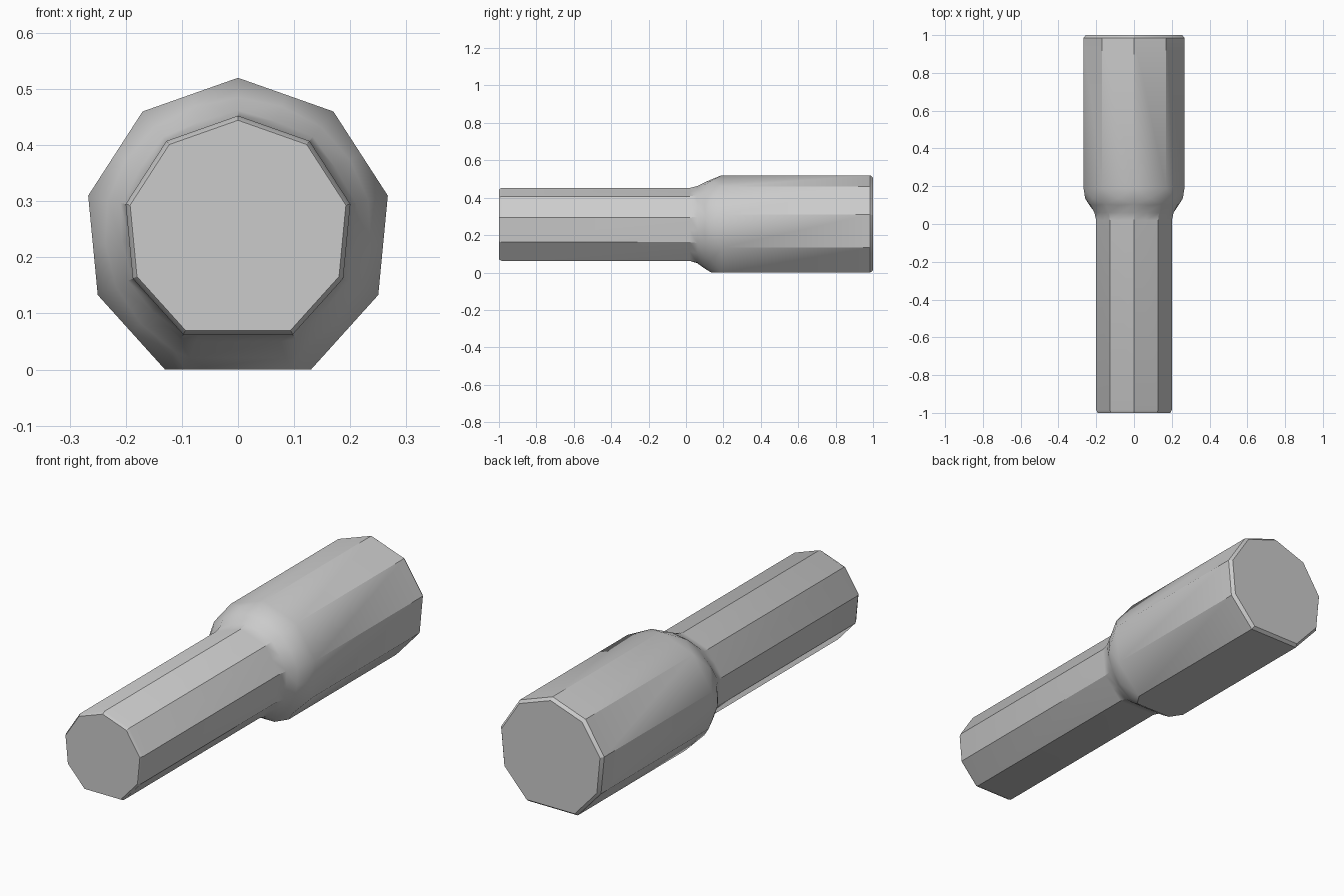
import bpy
import bmesh
import math

cube = bpy.data.objects.get("Cube")
if cube:
    bpy.data.objects.remove(cube, do_unlink=True)

CENTRE = 0.25

# Nine-sided section with a flat base: one half, top to bottom, then mirrored
half = [(0, 0.52), (0.17, 0.46), (0.267, 0.31), (0.25, 0.133), (0.13, 0)]
corners = half + [(-x, z) for x, z in reversed(half[1:])]

# Add points along each side (two on the wide base); flag marks the corners
section = []
for i, (x, z) in enumerate(corners):
    nx, nz = corners[(i + 1) % len(corners)]
    section.append((x, z, True))
    for t in ([0.14, 0.86] if i == 4 else [0.5]):
        section.append((x + (nx - x) * t, z + (nz - z) * t, False))

# Rings along the rod: (corner y, corner scale, side y, side scale)
rings = [
    (-1, 0.72, -1, 0.72),
    (-0.985, 0.75, -0.985, 0.75),
    (0.02, 0.75, 0.02, 0.75),
    (0.06, 0.785, 0.06, 0.80),
    (0.105, 0.87, 0.10, 0.915),
    (0.19, 1, 0.135, 1),
    (0.985, 1, 0.985, 1),
    (1, 0.955, 1, 0.955),
]
SHOULDER = 4

bm = bmesh.new()
loops = []
for cy, cs, sy, ss in rings:
    loop = []
    for x, z, corner in section:
        y, s = (cy, cs) if corner else (sy, ss)
        loop.append(bm.verts.new((x * s, y, CENTRE + (z - CENTRE) * s)))
    loops.append(loop)

# Grip, flared collar and head walls; the shoulder is cut into diamond facets
count = len(section)
for k in range(len(loops) - 1):
    low, high = loops[k], loops[k + 1]
    for i in range(count):
        j = (i + 1) % count
        a, b, c, d = low[i], low[j], high[j], high[i]
        if k == SHOULDER and section[i][2]:
            bm.faces.new((a, b, c))
            bm.faces.new((a, c, d))
        elif k == SHOULDER and section[j][2]:
            bm.faces.new((a, b, d))
            bm.faces.new((b, c, d))
        else:
            bm.faces.new((a, b, c, d))

# End caps
bm.faces.new(loops[0])
bm.faces.new(loops[-1])

# Merge the flat panels into single faces
bmesh.ops.recalc_face_normals(bm, faces=bm.faces)
bmesh.ops.dissolve_limit(bm, angle_limit=math.radians(0.5),
                         verts=bm.verts, edges=bm.edges)

mesh = bpy.data.meshes.new("stepped_handle")
bm.to_mesh(mesh)
bm.free()
handle = bpy.data.objects.new("stepped_handle", mesh)
bpy.context.collection.objects.link(handle)

# Plain grey
grey = bpy.data.materials.new("plain_grey")
grey.use_nodes = True
colour = (0.6, 0.6, 0.6, 1)
grey.diffuse_color = colour
grey.node_tree.nodes["Principled BSDF"].inputs["Base Color"].default_value = colour
mesh.materials.append(grey)

# Smooth the collar, keep the long edges crisp
bpy.ops.object.select_all(action='DESELECT')
handle.select_set(True)
bpy.context.view_layer.objects.active = handle
bpy.ops.object.shade_smooth_by_angle(angle=math.radians(30))
